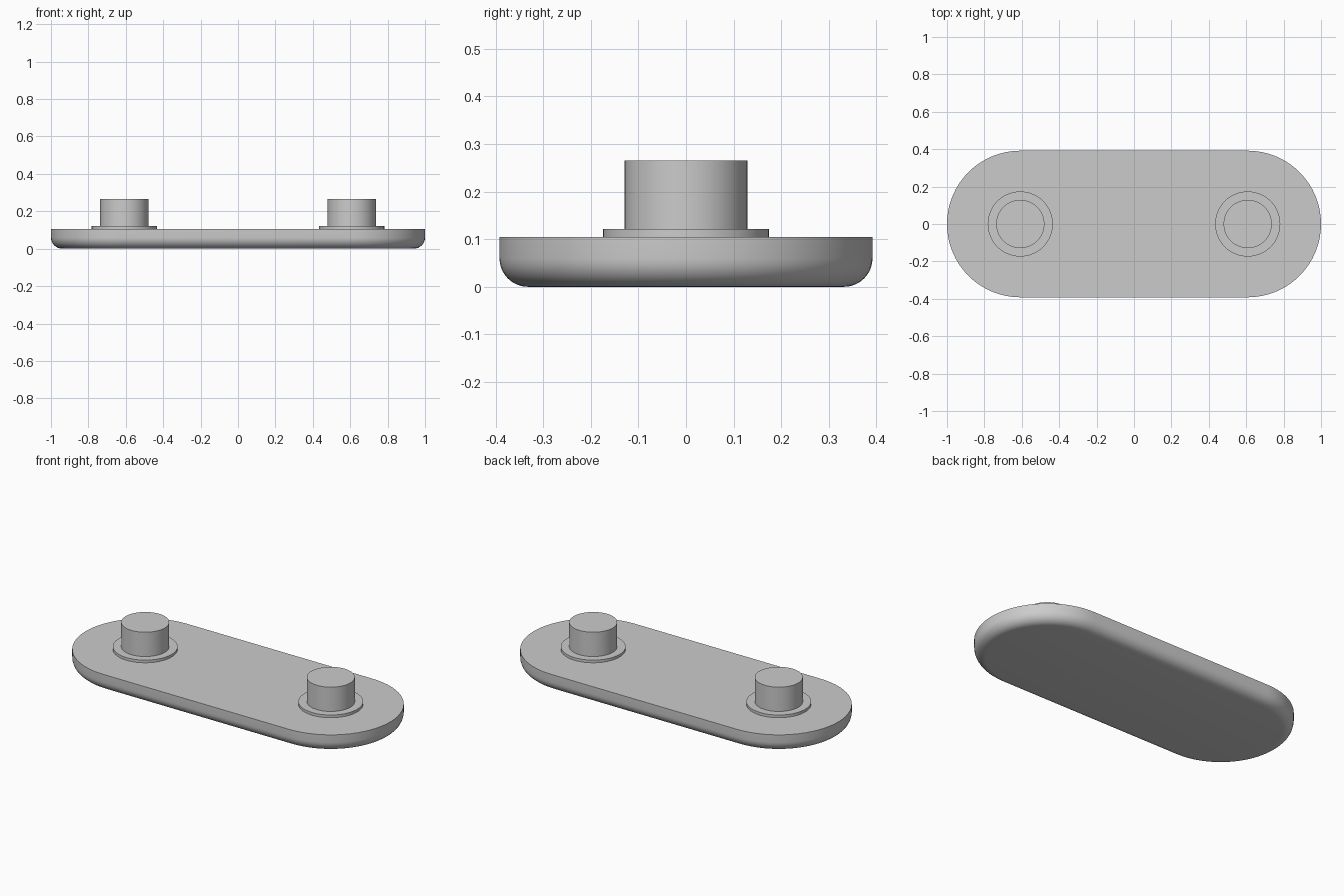
import bpy, bmesh
from math import sin, cos, pi, radians

if "Cube" in bpy.data.objects:
    bpy.data.objects.remove(bpy.data.objects["Cube"])

END_X = 0.608      # centre of each rounded end
PLATE_R = 0.392    # radius of the rounded ends
PLATE_TOP = 0.105
FILLET = 0.06      # rounding of the bottom edge


def stadium(r, z, steps=32):
    """Outline of a slot shape with end radius r at height z."""
    pts = []
    for side, start in ((1, -pi / 2), (-1, pi / 2)):
        for i in range(steps + 1):
            a = start + pi * i / steps
            pts.append((side * END_X + r * cos(a), r * sin(a), z))
    return pts


def circle(r, z, cx, steps=64):
    return [(cx + r * cos(2 * pi * i / steps), r * sin(2 * pi * i / steps), z)
            for i in range(steps)]


def loft(name, outlines):
    """Skin a stack of outlines, cap both ends and shade smooth by angle."""
    bm = bmesh.new()
    rings = [[bm.verts.new(p) for p in o] for o in outlines]
    for low, high in zip(rings, rings[1:]):
        n = len(low)
        for i in range(n):
            j = (i + 1) % n
            bm.faces.new((low[i], low[j], high[j], high[i]))
    bm.faces.new(rings[0][::-1])
    bm.faces.new(rings[-1])
    mesh = bpy.data.meshes.new(name)
    bm.to_mesh(mesh)
    bm.free()
    obj = bpy.data.objects.new(name, mesh)
    bpy.context.collection.objects.link(obj)
    bpy.ops.object.select_all(action='DESELECT')
    obj.select_set(True)
    bpy.context.view_layer.objects.active = obj
    bpy.ops.object.shade_smooth_by_angle(angle=radians(30))
    return obj


# Link plate: flat top with sharp rim, rounded bottom edge
profile = [(PLATE_R - FILLET + FILLET * sin(a), FILLET - FILLET * cos(a))
           for a in (pi / 2 * i / 8 for i in range(9))]
profile.append((PLATE_R, PLATE_TOP))
loft("link_plate", [stadium(r, z) for r, z in profile])

# A thin shoulder and a pin at each end
for label, cx in (("left", -END_X), ("right", END_X)):
    loft(label + "_shoulder", [circle(0.174, z, cx) for z in (PLATE_TOP - 0.01, 0.121)])
    loft(label + "_pin", [circle(0.129, z, cx) for z in (PLATE_TOP, 0.265)])
